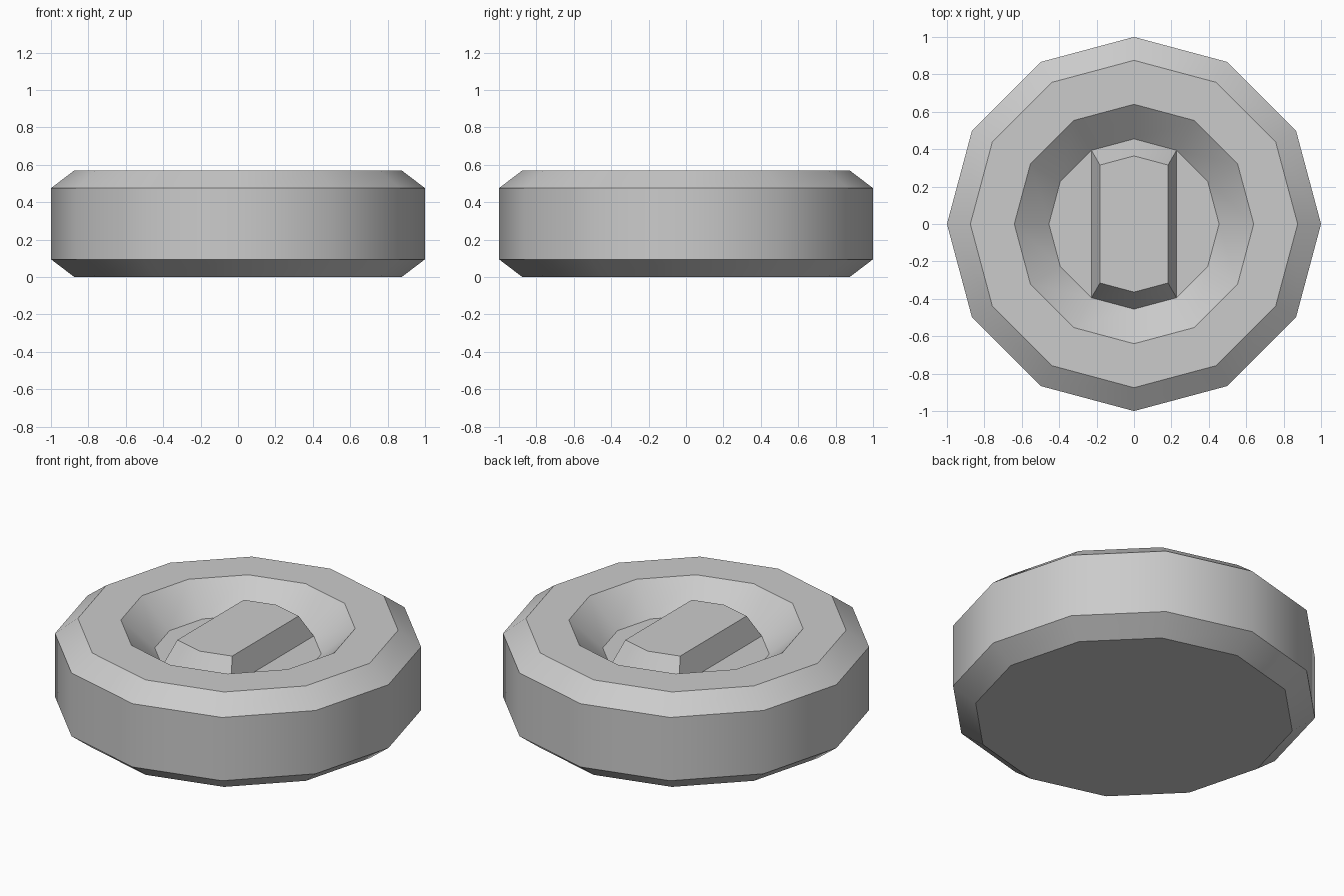
import bpy, bmesh, math

if "Cube" in bpy.data.objects:
    bpy.data.objects.remove(bpy.data.objects["Cube"])

SIDES = 12
FLOOR_Z, GRIP_Z = 0.41, 0.548


def ring(radius, z, angles):
    return [(radius * math.cos(math.radians(a)), radius * math.sin(math.radians(a)), z)
            for a in angles]


def loft(name, rings, cap_bottom=True):
    """Bridge equal-length rings from bottom to top and cap the ends."""
    bm = bmesh.new()
    loops = [[bm.verts.new(p) for p in r] for r in rings]
    n = len(loops[0])
    for lo, hi in zip(loops, loops[1:]):
        for i in range(n):
            j = (i + 1) % n
            bm.faces.new((lo[i], lo[j], hi[j], hi[i]))
    if cap_bottom:
        bm.faces.new(loops[0][::-1])
    bm.faces.new(loops[-1])
    mesh = bpy.data.meshes.new(name)
    bm.to_mesh(mesh)
    bm.free()
    obj = bpy.data.objects.new(name, mesh)
    bpy.context.collection.objects.link(obj)
    bpy.ops.object.select_all(action='DESELECT')
    obj.select_set(True)
    bpy.context.view_layer.objects.active = obj
    bpy.ops.object.shade_smooth_by_angle(angle=math.radians(33))
    return obj


# Chamfered twelve-sided body with a dished recess in the top
profile = [(0.875, 0.0), (1.0, 0.095), (1.0, 0.475), (0.875, 0.57),
           (0.64, 0.57), (0.455, FLOOR_Z)]
around = [i * 360 / SIDES for i in range(SIDES)]
loft("knob_body", [ring(r, z, around) for r, z in profile])

# Tapered grip bar across the recess, its ends following the body's corners
ends = (60, 90, 120, 240, 270, 300)
loft("grip_bar", [ring(0.455, FLOOR_Z, ends), ring(0.364, GRIP_Z, ends)],
     cap_bottom=False)
